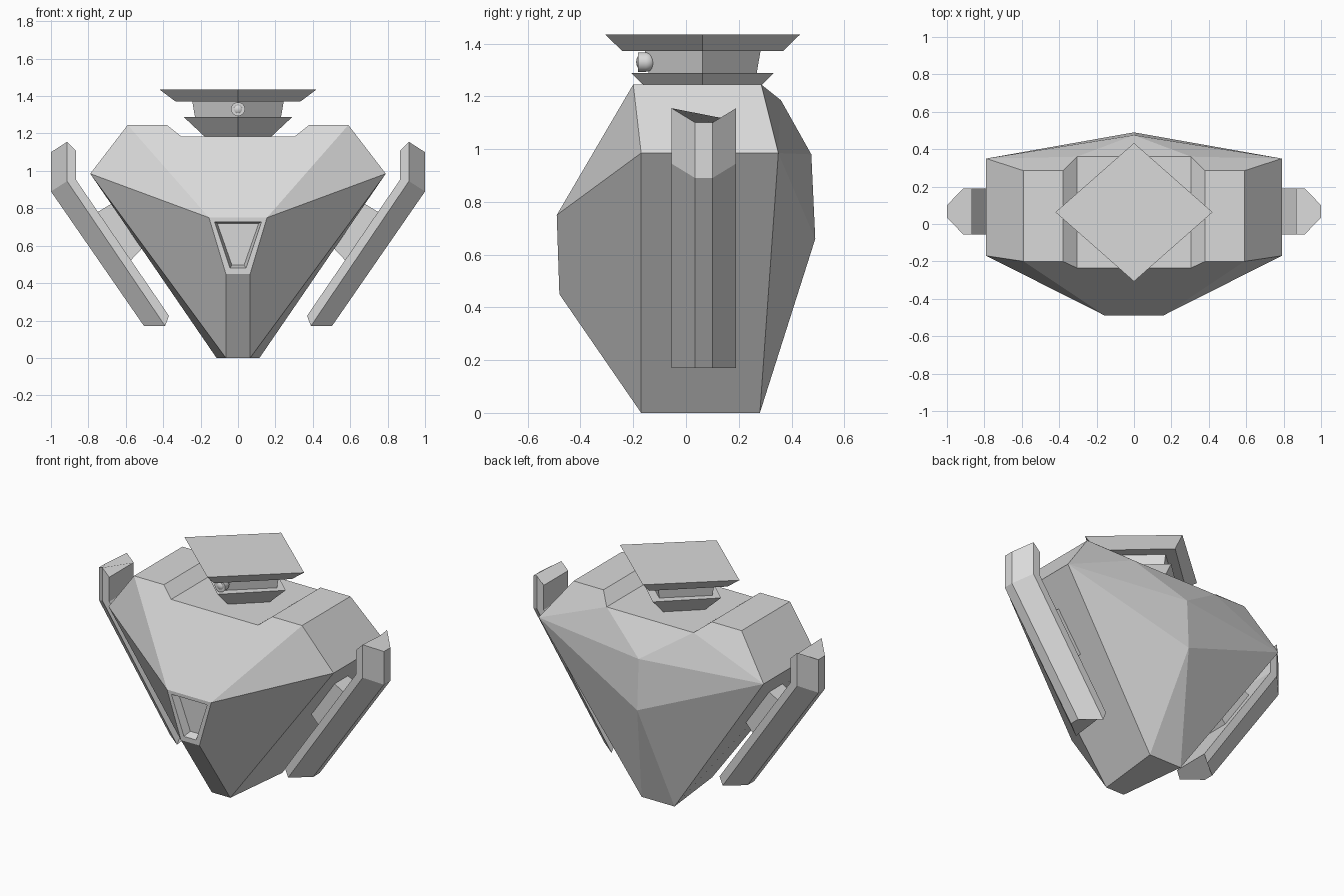
import bpy
import bmesh
from math import radians
from mathutils import Matrix

cube = bpy.data.objects.get("Cube")
if cube:
    bpy.data.objects.remove(cube, do_unlink=True)

grey = bpy.data.materials.new("light_grey")
grey.use_nodes = True
grey.diffuse_color = (0.7, 0.7, 0.7, 1)
grey.node_tree.nodes["Principled BSDF"].inputs["Base Color"].default_value = (0.7, 0.7, 0.7, 1)


def finish(name, bm):
    bmesh.ops.recalc_face_normals(bm, faces=bm.faces[:])
    mesh = bpy.data.meshes.new(name)
    bm.to_mesh(mesh)
    bm.free()
    mesh.materials.append(grey)
    obj = bpy.data.objects.new(name, mesh)
    bpy.context.collection.objects.link(obj)
    return obj


def loft(name, rings):
    """Skin matching rings of points and cap both ends."""
    bm = bmesh.new()
    loops = [[bm.verts.new(p) for p in ring] for ring in rings]
    n = len(loops[0])
    for a, b in zip(loops, loops[1:]):
        for i in range(n):
            j = (i + 1) % n
            bm.faces.new((a[i], a[j], b[j], b[i]))
    bm.faces.new(loops[0])
    bm.faces.new(loops[-1])
    return finish(name, bm)


# Faceted body: named corners of the left half, mirrored to the right
corners = {
    "shoulder_f": (0.79, -0.17, 0.985), "shoulder_b": (0.79, 0.35, 0.985),
    "top_f": (0.59, -0.20, 1.245), "top_b": (0.59, 0.285, 1.245),
    "rim_f": (0.38, -0.20, 1.245), "rim_b": (0.38, 0.285, 1.245),
    "notch_f": (0.305, -0.235, 1.185), "notch_b": (0.305, 0.36, 1.185),
    "chest": (0.155, -0.49, 0.75), "chin": (0.065, -0.48, 0.45),
    "foot_f": (0.065, -0.17, 0), "foot_b": (0.115, 0.28, 0),
    "spine": (0, 0.475, 0.98), "back": (0, 0.49, 0.66),
}
side_faces = [
    "shoulder_f top_f chest", "shoulder_f chest chin foot_f",
    "shoulder_f shoulder_b foot_b foot_f", "shoulder_f shoulder_b top_b top_f",
    "top_f top_b rim_b rim_f", "rim_f rim_b notch_b notch_f",
    "notch_b rim_b top_b shoulder_b", "notch_b shoulder_b spine",
    "shoulder_b back spine", "shoulder_b foot_b back",
]
# Each centre face runs down the left chain and back up the right one
centre_faces = [
    "chest top_f rim_f notch_f", "chin foot_f", "foot_f foot_b",
    "notch_f notch_b", "notch_b spine", "foot_b back", "chest chin",
]
bm = bmesh.new()
left = {k: bm.verts.new(p) for k, p in corners.items()}
right = {k: left[k] if x == 0 else bm.verts.new((-x, y, z))
         for k, (x, y, z) in corners.items()}
for names in side_faces:
    for half in (left, right):
        bm.faces.new([half[k] for k in names.split()])
for names in centre_faces:
    chain = names.split()
    loop = [left[k] for k in chain] + [right[k] for k in reversed(chain)]
    face = bm.faces.new(list(dict.fromkeys(loop)))
bmesh.ops.recalc_face_normals(bm, faces=bm.faces[:])
# Recessed window in the chest face, which is the last one made
bmesh.ops.inset_region(bm, faces=[face], thickness=0.037)
bmesh.ops.inset_region(bm, faces=[face], thickness=0.018, depth=-0.05)
finish("body", bm)

# Side fins and the struts that carry them
for side, s in (("left", 1), ("right", -1)):
    rings = []
    for inner, mid, outer in (
        ((0.866, 1.107), (0.914, 1.155), (1.0, 1.10)),
        ((0.866, 0.952), (0.914, 0.945), (1.0, 0.89)),
        ((0.369, 0.225), (0.39, 0.171), (0.503, 0.171)),
    ):
        section = [(inner, -0.055), (mid, -0.055), (outer, 0.035),
                   (outer, 0.10), (mid, 0.19), (inner, 0.19)]
        rings.append([(s * x, y, z) for (x, z), y in section])
    loft(side + "_fin", rings)

    outline = [(0.65, 0.84), (0.75, 0.78), (0.575, 0.52), (0.49, 0.61)]
    loft(side + "_strut", [[(s * x, y, z) for x, z in outline] for y in (0.0, 0.135)])


# Head: stacked four-sided diamonds
def diamond(rx, ry, z):
    return [(rx, 0.063, z), (0, 0.063 + ry, z), (-rx, 0.063, z), (0, 0.063 - ry, z)]


loft("neck_dish", [diamond(0.18, 0.165, 1.185), diamond(0.29, 0.27, 1.288)])
loft("head", [diamond(0.23, 0.205, 1.288), diamond(0.245, 0.22, 1.375)])
loft("head_plate", [diamond(0.335, 0.305, 1.372), diamond(0.42, 0.37, 1.435)])

# Eye: short barrel with a rounded back
bm = bmesh.new()
turn = Matrix.Rotation(radians(90), 4, "X")
bmesh.ops.create_cone(bm, cap_ends=True, segments=32, radius1=0.037, radius2=0.037,
                      depth=0.03, matrix=Matrix.Translation((0, -0.167, 1.33)) @ turn)
bmesh.ops.create_uvsphere(bm, u_segments=32, v_segments=16, radius=0.037,
                          matrix=Matrix.Translation((0, -0.152, 1.33)) @ turn)
eye = finish("eye", bm)
bpy.ops.object.select_all(action="DESELECT")
eye.select_set(True)
bpy.context.view_layer.objects.active = eye
bpy.ops.object.shade_smooth_by_angle(angle=radians(35))
